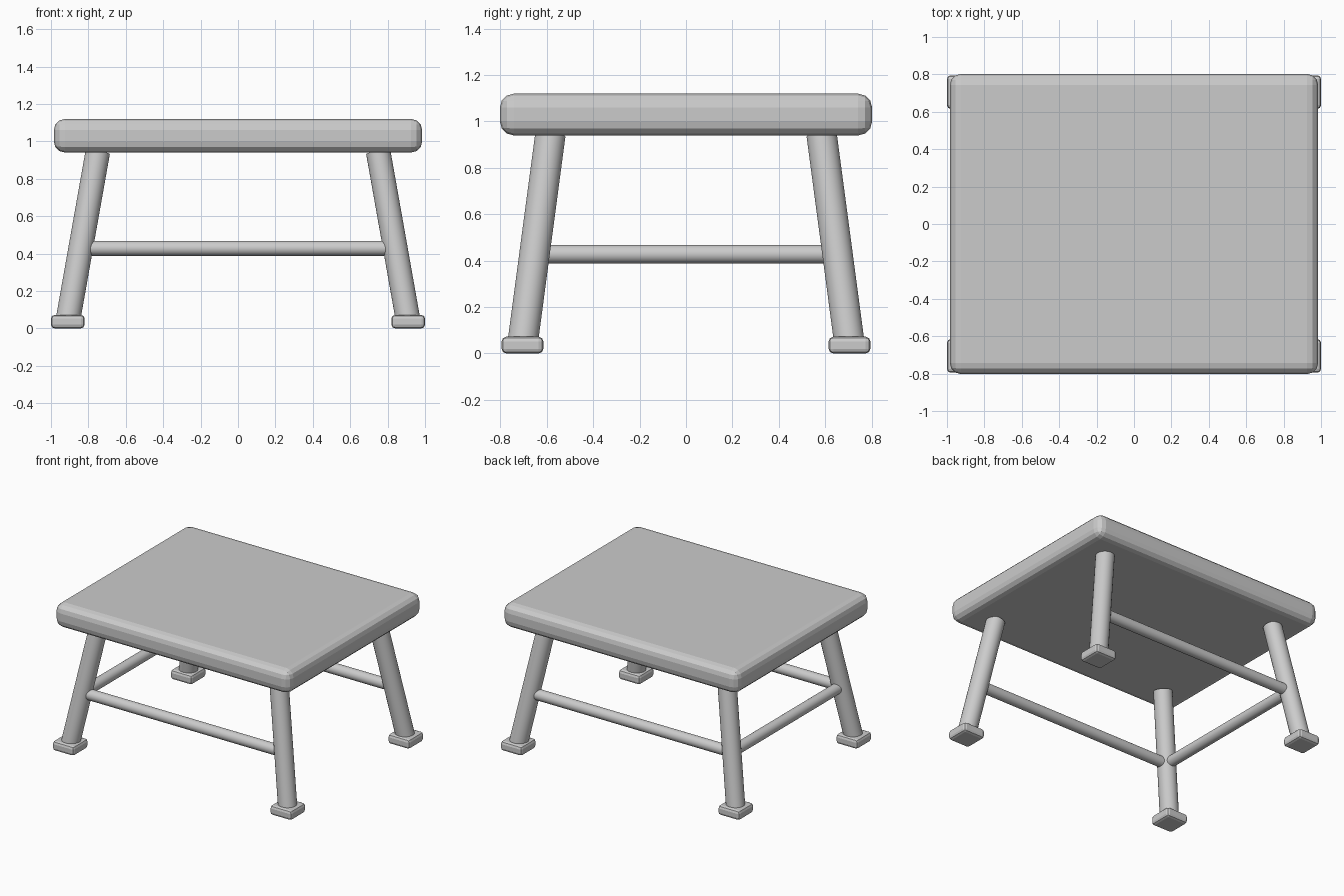
import bpy
import math
from mathutils import Vector

if "Cube" in bpy.data.objects:
    bpy.data.objects.remove(bpy.data.objects["Cube"])


def rounded_box(name, center, size, bevel, segments):
    bpy.ops.mesh.primitive_cube_add(size=1, location=center)
    obj = bpy.context.object
    obj.name = name
    obj.scale = size
    bpy.ops.object.transform_apply(location=False, rotation=False, scale=True)
    mod = obj.modifiers.new("rounding", 'BEVEL')
    mod.width = bevel
    mod.segments = segments
    return obj


def rod(name, start, end, radius, sides=24):
    a, b = Vector(start), Vector(end)
    bpy.ops.mesh.primitive_cylinder_add(
        vertices=sides, radius=radius, depth=(b - a).length, location=(a + b) / 2)
    obj = bpy.context.object
    obj.name = name
    obj.rotation_euler = (b - a).to_track_quat('Z', 'Y').to_euler()
    bpy.ops.object.shade_smooth_by_angle(angle=math.radians(40))
    return obj


# Seat slab
rounded_box("seat", (0, 0, 1.03), (1.97, 1.605, 0.18), 0.06, 3)

# Splayed legs with square feet
for sy, depth_name in ((-1, "front"), (1, "back")):
    for sx, side_name in ((-1, "left"), (1, "right")):
        label = f"{depth_name}_{side_name}"
        rod(f"{label}_leg", (sx * 0.91, sy * 0.705, 0.04),
            (sx * 0.75, sy * 0.585, 0.942), 0.066)
        rounded_box(f"{label}_foot", (sx * 0.91, sy * 0.705, 0.036),
                    (0.18, 0.18, 0.072), 0.02, 2)

# Long stretchers front and back, one short stretcher on the left
X, Y, Z = 0.841, 0.653, 0.428
rod("front_stretcher", (-X, -Y, Z), (X, -Y, Z), 0.04)
rod("back_stretcher", (-X, Y, Z), (X, Y, Z), 0.04)
rod("left_stretcher", (-X, -Y, Z), (-X, Y, Z), 0.04)
